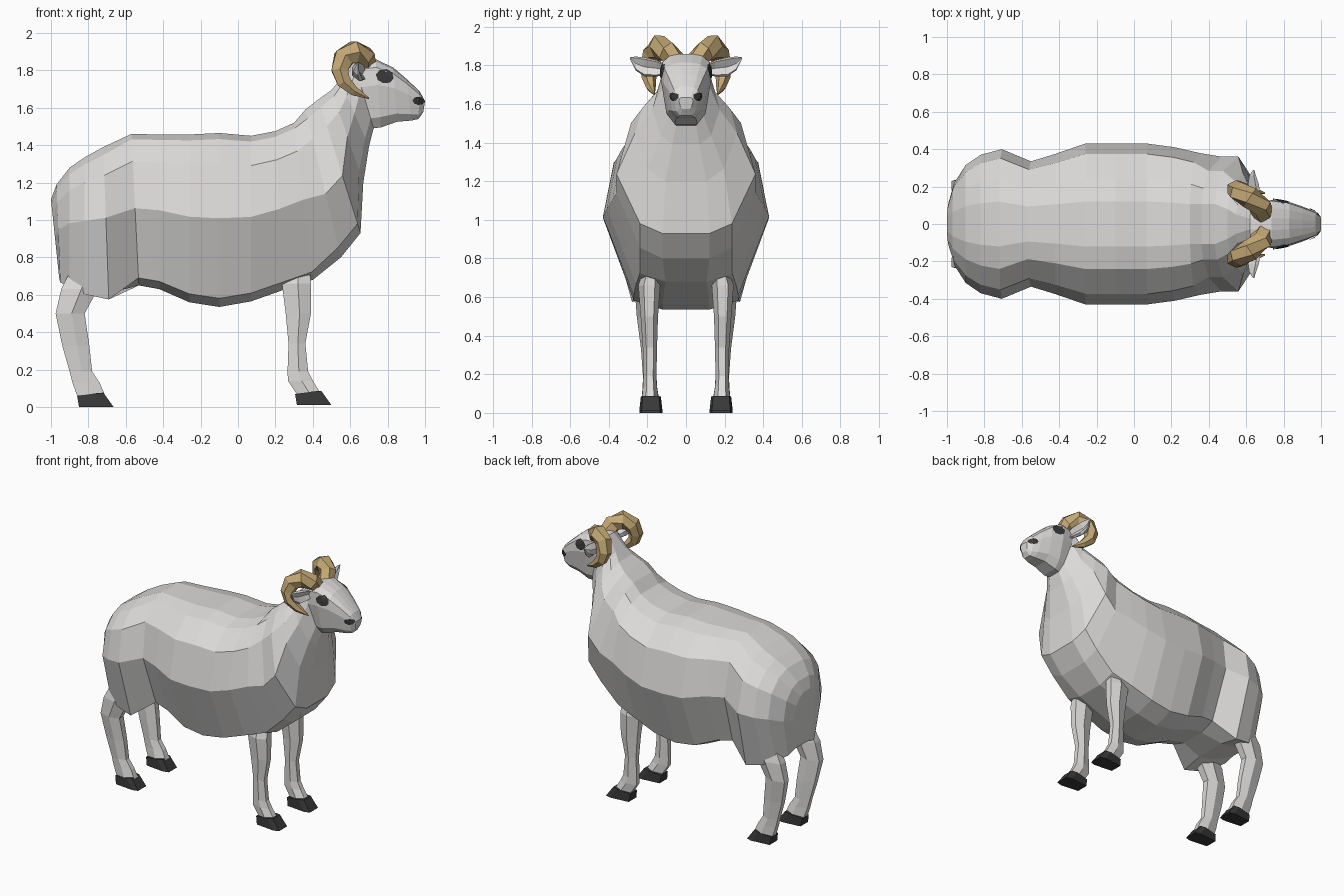
import bpy, bmesh, math
from mathutils import Vector
from mathutils.bvhtree import BVHTree

if "Cube" in bpy.data.objects:
    bpy.data.objects.remove(bpy.data.objects["Cube"])


def material(name, rgb):
    m = bpy.data.materials.new(name)
    m.use_nodes = True
    m.diffuse_color = (*rgb, 1)
    bsdf = m.node_tree.nodes["Principled BSDF"]
    bsdf.inputs["Base Color"].default_value = (*rgb, 1)
    bsdf.inputs["Roughness"].default_value = 0.9
    return m


WOOL = material("pale grey wool", (0.72, 0.71, 0.70))
HORN = material("tan horn", (0.56, 0.40, 0.18))
DARK = material("charcoal", (0.04, 0.04, 0.04))


def finish(bm, name, mat):
    bmesh.ops.recalc_face_normals(bm, faces=bm.faces)
    mesh = bpy.data.meshes.new(name)
    bm.to_mesh(mesh)
    mesh.materials.append(mat)
    ob = bpy.data.objects.new(name, mesh)
    bpy.context.collection.objects.link(ob)
    return ob


def loft(rings):
    """Skin a list of equal-length point rings and cap both ends."""
    bm = bmesh.new()
    loops = [[bm.verts.new(p) for p in ring] for ring in rings]
    n = len(loops[0])
    for a, b in zip(loops, loops[1:]):
        for i in range(n):
            j = (i + 1) % n
            bm.faces.new((a[i], a[j], b[j], b[i]))
    bm.faces.new(loops[0][::-1])
    bm.faces.new(loops[-1])
    bmesh.ops.remove_doubles(bm, verts=bm.verts, dist=0.0005)
    return bm


# Half cross-sections: (share of half width, share of the way from top to bottom)
RUMP = [(.3, 0), (.6, .05), (.88, .18), (1, .45), (.7, .97), (.3, .93)]
BARREL = [(.28, 0), (.56, .035), (.87, .18), (1, .49), (.63, .95), (.28, 1)]
SHOULDER = [(.3, 0), (.53, .06), (.79, .2), (1, .57), (.66, .93), (.34, 1)]
NECK = [(.3, 0), (.58, .07), (.86, .24), (1, .5), (.74, .87), (.4, 1)]
HEAD = [(.25, 0), (.65, .03), (.95, .12), (1, .38), (.78, .85), (.45, 1)]


def section(shape, xt, zt, xb, zb, w):
    half = [Vector((xt + (xb - xt) * t, w * s, zt + (zb - zt) * t)) for s, t in shape]
    return half + [Vector((p.x, -p.y, p.z)) for p in reversed(half)]


# Body, neck and head: top x, top z, bottom x, bottom z, half width
SKIN = [
    (RUMP, -1.0, 1.11, -.955, .68, .13),
    (RUMP, -.97, 1.19, -.95, .65, .22),
    (RUMP, -.90, 1.28, -.90, .62, .315),
    (RUMP, -.82, 1.335, -.82, .58, .37),
    (RUMP, -.72, 1.39, -.69, .55, .40),
    (BARREL, -.57, 1.46, -.53, .65, .335),
    (BARREL, -.42, 1.457, -.42, .63, .375),
    (BARREL, -.26, 1.457, -.26, .56, .43),
    (BARREL, -.10, 1.465, -.10, .535, .43),
    (BARREL, .07, 1.45, .07, .565, .43),
    (BARREL, .20, 1.475, .24, .625, .41),
    (BARREL, .30, 1.52, .40, .68, .38),
    (SHOULDER, .36, 1.59, .55, .80, .36),
    (SHOULDER, .43, 1.645, .655, .93, .36),
    (NECK, .50, 1.695, .67, 1.2, .265),
    (NECK, .545, 1.75, .70, 1.39, .175),
    (HEAD, .62, 1.845, .725, 1.49, .115),
    (HEAD, .735, 1.86, .765, 1.495, .13),
    (HEAD, .83, 1.815, .85, 1.525, .115),
    (HEAD, .90, 1.755, .93, 1.532, .09),
    (HEAD, .97, 1.69, .965, 1.54, .064),
    (HEAD, 1.0, 1.635, .99, 1.575, .036),
]
bm = loft([section(*s) for s in SKIN])
finish(bm, "body", WOOL)
tree = BVHTree.FromBMesh(bm)


def patch(name, x, z, rx, rz, tilt, side):
    """Thin dark spot that hugs the side of the head."""
    pm = bmesh.new()
    pts = []
    for i in range(9):
        a = i * math.tau / 8
        r = 0 if i == 8 else 1
        u, v = r * rx * math.cos(a), r * rz * math.sin(a)
        px = x + u * math.cos(tilt) - v * math.sin(tilt)
        pz = z + u * math.sin(tilt) + v * math.cos(tilt)
        hit, normal, _, _ = tree.ray_cast(Vector((px, side, pz)), Vector((0, -side, 0)))
        if hit is None:
            hit, normal, _, _ = tree.find_nearest(Vector((px, side * .04, pz)))
        pts.append(pm.verts.new(hit + Vector((0, side * .006, 0)) + normal * .002))
    for i in range(8):
        pm.faces.new((pts[i], pts[(i + 1) % 8], pts[8]))
    ob = finish(pm, name, DARK)
    # Turn the spot outward
    if sum(p.normal.y for p in ob.data.polygons) * side < 0:
        ob.data.flip_normals()


def ring_flat(x0, x1, z, y, hw):
    """Level six-sided ring between two x positions."""
    c, r = (x0 + x1) / 2, (x1 - x0) / 2
    return [(c + r * u, y + hw * v, z) for u, v in
            ((1, .5), (.1, 1), (-1, .5), (-1, -.5), (.1, -1), (1, -.5))]


# Legs: back x, front x, height, y, half width
FRONT_LEG = [(.25, .38, .76, .175, .04), (.235, .39, .66, .19, .057), (.255, .39, .50, .19, .045),
             (.27, .36, .34, .187, .037), (.265, .375, .19, .187, .034),
             (.267, .40, .14, .187, .036), (.32, .45, .06, .185, .045)]
HIND_LEG = [(-.90, -.72, .72, .20, .05), (-.945, -.75, .63, .205, .06), (-.975, -.82, .50, .205, .05),
            (-.94, -.795, .33, .193, .04), (-.90, -.78, .19, .188, .035),
            (-.885, -.74, .13, .187, .038), (-.86, -.71, .06, .185, .047)]


def hoof(x, z, side):
    """Wedge with a square toe reaching forward at the ground."""
    rings = []
    for back, front, height, hw in ((.01, .195, 0, .06), (0, .14, .07, .052)):
        y = .182 * side
        rings.append([(x + u, y + hw * v, z + height * k) for u, v, k in
                      ((front, .8, 1.1), (front - .04, 1, 1.05), (back, .75, .85),
                       (back, -.75, .85), (front - .04, -1, 1.05), (front, -.8, 1.1))])
    return loft(rings)


def tube(path, sides):
    """Tapered tube through (point, radius) pairs, framed against the y axis."""
    rings = []
    for i, (p, r) in enumerate(path):
        d = (Vector(path[min(i + 1, len(path) - 1)][0]) - Vector(path[max(i - 1, 0)][0])).normalized()
        out = (Vector((0, 1, 0)) - d * d.y).normalized()
        up = d.cross(out)
        rings.append([Vector(p) + out * r * .9 * math.cos(k * math.tau / sides)
                      + up * r * math.sin(k * math.tau / sides) for k in range(sides)])
    return loft(rings)


HORN_PATH = [((.69, .04, 1.81), .058), ((.675, .095, 1.87), .064), ((.62, .14, 1.897), .066),
             ((.563, .17, 1.865), .061), ((.545, .188, 1.80), .052), ((.565, .192, 1.74), .043),
             ((.62, .182, 1.69), .029), ((.70, .165, 1.65), .004)]


def ear(side):
    """Leaf-shaped ear with a shallow hollow facing forward."""
    rings = []
    for x, y, z, h, t in ((.665, .09, 1.775, .022, .02), (.65, .15, 1.785, .042, .03),
                          (.64, .215, 1.792, .05, .03), (.635, .26, 1.81, .036, .018),
                          (.64, .29, 1.838, .004, .003)):
        rings.append([(x + t * u, side * y, z + h * v) for u, v in
                      ((.9, .8), (.3, 1), (-1, .4), (-1, -.4), (.3, -1), (.9, -.8), (.2, 0))])
    return loft(rings)


for side, word in ((1, "left"), (-1, "right")):
    for part, legs, hx, hz in (("front", FRONT_LEG, .305, .01), ("hind", HIND_LEG, -.86, 0)):
        rings = [ring_flat(a, b, z, y * side, w) for a, b, z, y, w in legs]
        finish(loft(rings), f"{word}_{part}_leg", WOOL)
        finish(hoof(hx, hz, side), f"{word}_{part}_hoof", DARK)
    path = [((x, y * side, z), r) for (x, y, z), r in HORN_PATH]
    finish(tube(path, 6), f"{word}_horn", HORN)
    finish(ear(side), f"{word}_ear", WOOL)
    patch(f"{word}_eye", .785, 1.768, .048, .038, -.2, side)
    patch(f"{word}_nostril", .965, 1.637, .032, .022, -.1, side)
